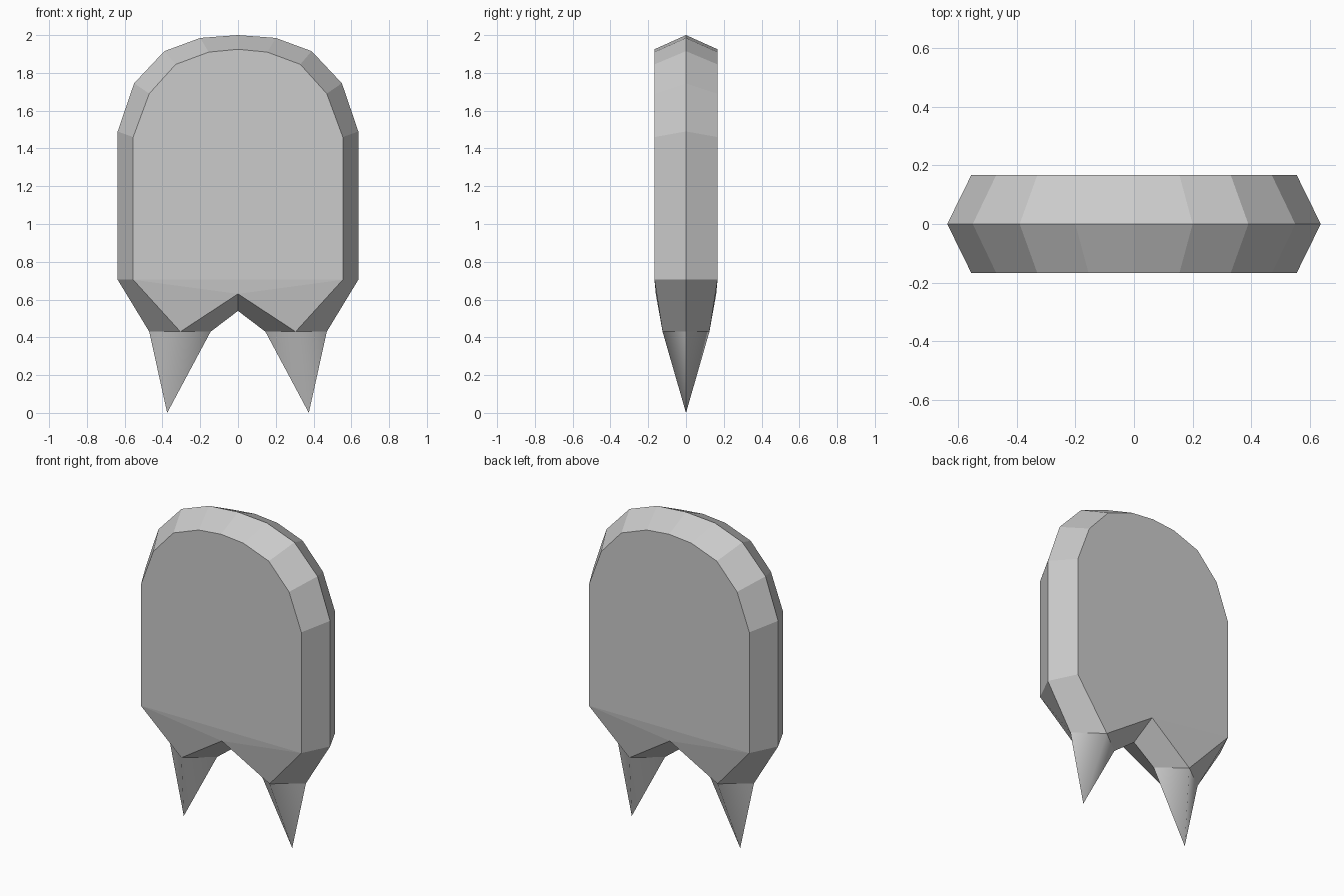
import bpy, bmesh

if "Cube" in bpy.data.objects:
    bpy.data.objects.remove(bpy.data.objects["Cube"])

# Right half of the outlines, top to bottom. Front plate points are (x, y, z);
# the rim lies on y = 0. The plate's fang point is shared by three rim points.
T = 0.167
fang_base = (0.305, -0.124, 0.43)
plate_half = [(0, -T, 1.925), (0.155, -T, 1.91), (0.33, -T, 1.845), (0.47, -T, 1.69),
              (0.555, -T, 1.46), (0.555, -T, 0.705),
              fang_base, fang_base, fang_base, (0, -0.16, 0.63)]
rim_half = [(0, 0, 2), (0.2, 0, 1.985), (0.39, 0, 1.915), (0.55, 0, 1.745),
            (0.637, 0, 1.49), (0.637, 0, 0.705),
            (0.47, 0, 0.43), (0.375, 0, 0), (0.145, 0, 0.43), (0, 0, 0.54)]

bm = bmesh.new()
cache = {}


def vert(p):
    key = tuple(round(c, 4) + 0.0 for c in p)
    if key not in cache:
        cache[key] = bm.verts.new(key)
    return cache[key]


def face(points):
    """Add a face, dropping repeated corners."""
    vs = list(dict.fromkeys(vert(p) for p in points))
    if len(vs) > 2:
        f = bm.faces.new(vs)
        f.smooth = any(v.co.z < 0.01 for v in vs)


def flip(p, sx, sy):
    return (p[0] * sx, p[1] * sy, p[2])


for sy in (1, -1):
    # bevelled sides, notch and fangs
    for sx in (1, -1):
        plate = [flip(p, sx, sy) for p in plate_half]
        rim = [flip(p, sx, sy) for p in rim_half]
        for i in range(len(plate) - 1):
            face([plate[i], plate[i + 1], rim[i + 1], rim[i]])
        # sloping lower plate leading to the fang
        face([plate[5], plate[6], plate[9]])
    # flat main plate and the shallow triangle under it
    right = [flip(p, 1, sy) for p in plate_half[:6]]
    left = [flip(p, -1, sy) for p in plate_half[1:6]]
    face(right + left[::-1])
    face([right[5], flip(plate_half[9], 1, sy), left[4]])

bmesh.ops.recalc_face_normals(bm, faces=bm.faces[:])

# keep fang bases and side ridges crisp
for e in bm.edges:
    on_rim = all(abs(v.co.y) < 0.001 for v in e.verts)
    if on_rim or not all(f.smooth for f in e.link_faces):
        e.smooth = False

mesh = bpy.data.meshes.new("fanged_slab")
bm.to_mesh(mesh)
bm.free()
bpy.context.collection.objects.link(bpy.data.objects.new("fanged_slab", mesh))
